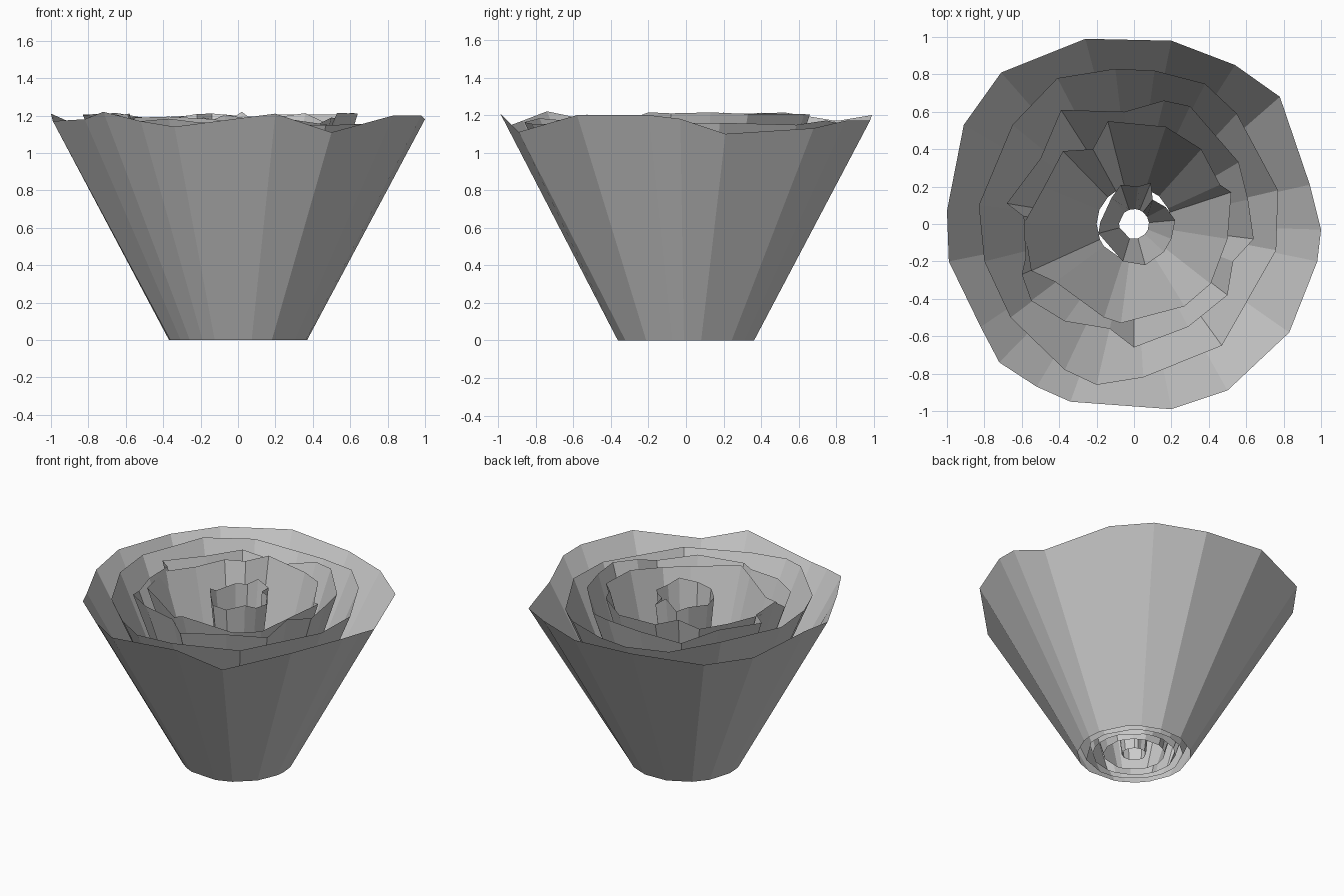
import bpy, math, random

random.seed(4)


def petal_ring(name, base_r, rim, heights=None):
    """Open single-walled cone: round foot on the ground, uneven rim on top."""
    rim_z = heights or [random.uniform(1.14, 1.22) for _ in rim]
    n = len(rim)
    verts = []
    for (x, y), z in zip(rim, rim_z):
        a = math.atan2(y, x)
        verts.append((base_r * math.cos(a), base_r * math.sin(a), 0))
        verts.append((x, y, z))
    faces = []
    for i in range(n):
        j = (i + 1) % n
        faces.append((2 * i, 2 * j, 2 * j + 1, 2 * i + 1))
    mesh = bpy.data.meshes.new(name)
    mesh.from_pydata(verts, [], faces)
    mesh.update()
    obj = bpy.data.objects.new(name, mesh)
    bpy.context.collection.objects.link(obj)
    return obj


# Outer petals, rim points counter-clockwise from the right
petal_ring("outer_petals", 0.37, [
    (1, -.03), (.94, .21), (.78, .68), (.54, .85), (.20, .98), (-.26, .99),
    (-.71, .81), (-.91, .53), (-1, .07), (-.99, -.2), (-.82, -.55),
    (-.72, -.74), (-.52, -.87), (-.34, -.95), (.20, -.99), (.50, -.89),
    (.83, -.58), (.98, -.2)],
    [1.18, 1.10, 1.13, 1.17, 1.17, 1.20, 1.17, 1.17, 1.21, 1.17, 1.18,
     1.22, 1.17, 1.14, 1.21, 1.11, 1.20, 1.20])

# Second ring
petal_ring("second_petals", 0.32, [
    (.77, .18), (.55, .59), (.38, .75), (.11, .82), (-.10, .83), (-.41, .78),
    (-.65, .53), (-.83, .10), (-.80, -.2), (-.66, -.5), (-.37, -.78),
    (-.20, -.86), (.05, -.82), (.47, -.65), (.76, -.14)])

# Third ring
petal_ring("third_petals", 0.27, [
    (.61, .13), (.56, .33), (.30, .63), (.16, .66), (-.05, .60), (-.39, .61),
    (-.50, .35), (-.68, .11), (-.59, .04), (-.58, -.18), (-.60, -.27),
    (-.55, -.41), (-.37, -.52), (-.13, -.56), (0, -.66), (.29, -.55),
    (.50, -.38), (.53, -.2), (.64, -.08)])

# Fourth ring
petal_ring("fourth_petals", 0.20, [
    (.52, .17), (.46, .21), (.36, .40), (.17, .52), (-.14, .55), (-.22, .40),
    (-.38, .39), (-.48, .2), (-.59, 0), (-.55, -.25), (-.42, -.31),
    (-.16, -.5), (-.07, -.53), (.27, -.44), (.41, -.32), (.50, -.08)])

# Innermost bud
petal_ring("inner_bud", 0.08, [
    (.22, .02), (.17, .09), (.10, .13), (.09, .22), (.02, .2), (-.07, .21),
    (-.12, .14), (-.18, .01), (-.19, -.05), (-.06, -.2), (.06, -.22),
    (.16, -.15), (.2, -.08)])
